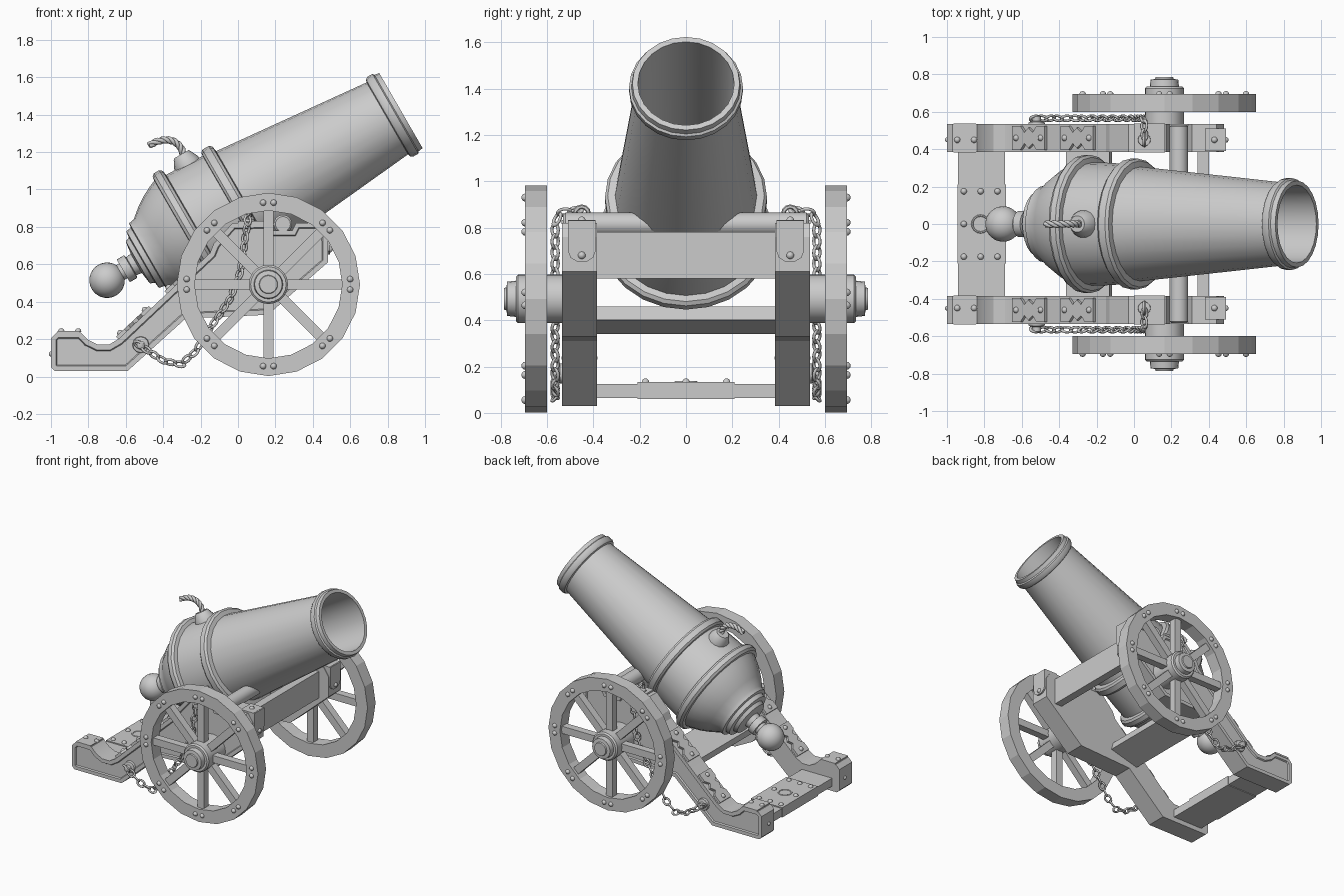
import bpy, bmesh
from math import pi, sin, cos, radians
from mathutils import Vector, Matrix
from mathutils.geometry import interpolate_bezier

if "Cube" in bpy.data.objects:
    bpy.data.objects.remove(bpy.data.objects["Cube"])

T, R = Matrix.Translation, Matrix.Rotation


def finish(name, bm, mirror=False, angle=35):
    """Turn a bmesh (world coordinates) into an object, optionally mirrored across y."""
    bmesh.ops.recalc_face_normals(bm, faces=bm.faces)
    me = bpy.data.meshes.new(name)
    bm.to_mesh(me)
    bm.free()
    me.shade_smooth()
    me.set_sharp_from_angle(angle=radians(angle))
    ob = bpy.data.objects.new(name, me)
    bpy.context.collection.objects.link(ob)
    if mirror:
        mod = ob.modifiers.new("mirror", 'MIRROR')
        mod.use_axis = (False, True, False)
    return ob


def lathe(bm, profile, m, seg=24, closed=False):
    """Revolve (height, radius) points about local z."""
    vs = [bm.verts.new((r, 0, s)) for s, r in profile]
    es = [bm.edges.new(p) for p in zip(vs, vs[1:])]
    if closed:
        es.append(bm.edges.new((vs[-1], vs[0])))
    old = set(bm.verts) - set(vs)
    bmesh.ops.spin(bm, geom=vs + es, cent=(0, 0, 0), axis=(0, 0, 1),
                   angle=2 * pi, steps=seg, use_merge=True)
    new = [v for v in bm.verts if v not in old]
    bmesh.ops.remove_doubles(bm, verts=new, dist=1e-5)
    bmesh.ops.transform(bm, matrix=m, verts=[v for v in bm.verts if v not in old])


def box(bm, lo, hi, m=Matrix()):
    lo, hi = Vector(lo), Vector(hi)
    bmesh.ops.create_cube(bm, size=1, matrix=m @ T((lo + hi) / 2) @ Matrix.Diagonal((*(hi - lo), 1)))


def prism(bm, pts, h, m):
    """Extrude a local xy outline along local z by h; returns the far cap."""
    f = bm.faces.new([bm.verts.new(m @ Vector((x, y, 0))) for x, y in pts])
    ext = bmesh.ops.extrude_face_region(bm, geom=[f], use_keep_orig=True)["geom"]
    bmesh.ops.translate(bm, vec=m.to_3x3() @ Vector((0, 0, h)),
                        verts=[g for g in ext if isinstance(g, bmesh.types.BMVert)])
    return [g for g in ext if isinstance(g, bmesh.types.BMFace) and len(g.verts) == len(pts)][0]


def stud(bm, m, r=0.018):
    """Domed rivet pointing along local z."""
    lathe(bm, [(-.005, r), (r * .4, r * .85), (r * .75, r * .5), (r * .9, 0)], m, 10)


def ring(bm, m, rad, wire, stretch=1.0, n=12, k=6):
    g = [[bm.verts.new(m @ Vector(((rad + wire * cos(b)) * cos(a) * stretch,
                                   (rad + wire * cos(b)) * sin(a), wire * sin(b))))
          for b in (2 * pi * j / k for j in range(k))] for a in (2 * pi * i / n for i in range(n))]
    for i in range(n):
        for j in range(k):
            bm.faces.new((g[i][j], g[(i + 1) % n][j], g[(i + 1) % n][(j + 1) % k], g[i][(j + 1) % k]))


TO_Y = R(-pi / 2, 4, 'X')           # local z -> +y
XZ = R(pi / 2, 4, 'X')              # local xy -> world xz, local z -> -y
GUN = T((-.70, 0, .515)) @ R(radians(60), 4, 'Y')   # local z along the bore

# barrel with reinforcing rings, stepped breech and open bore
bm = bmesh.new()
lathe(bm, [(.06, .045), (.10, .045), (.10, .07), (.145, .07), (.15, .055), (.18, .06), (.19, .13),
           (.215, .14), (.22, .175), (.25, .18), (.255, .205), (.285, .21), (.34, .255), (.40, .295),
           (.45, .32), (.485, .335), (.487, .357), (.503, .37), (.535, .37), (.55, .357), (.555, .33),
           (.66, .327), (.775, .32), (.777, .338), (.79, .35), (.83, .35), (.845, .338), (.85, .306),
           (1.73, .222), (1.735, .237), (1.75, .246), (1.78, .246), (1.787, .236), (1.814, .232),
           (1.814, .208), (1.1, .2), (1.1, 0)], GUN)
finish("barrel", bm)

# breech ball
bm = bmesh.new()
bmesh.ops.create_uvsphere(bm, u_segments=24, v_segments=14, radius=.095, matrix=GUN)
finish("breech_ball", bm)

# fuse holder on the upper side of the barrel
bm = bmesh.new()
lathe(bm, [(.30, .075), (.335, .072), (.375, .052), (.385, .045), (.385, 0)],
      GUN @ T((0, 0, .68)) @ R(-pi / 2, 4, 'Y'), 14)
finish("fuse_holder", bm)

# twisted three-strand fuse
path = interpolate_bezier((-.29, 0, 1.17), (-.30, 0, 1.27), (-.39, 0, 1.29), (-.475, 0, 1.235), 32)
cu = bpy.data.curves.new("fuse_rope", 'CURVE')
cu.dimensions, cu.bevel_depth, cu.bevel_resolution, cu.use_fill_caps = '3D', .011, 1, True
for k in range(3):
    sp = cu.splines.new('POLY')
    sp.points.add(len(path) - 1)
    for i, p in enumerate(path):
        t = path[min(i + 1, 31)] - path[max(i - 1, 0)]
        side = Vector((0, 1, 0))
        a = i * .5 + k * 2 * pi / 3
        sp.points[i].co = (*(p + .010 * (side * cos(a) + t.normalized().cross(side) * sin(a))), 1)
bpy.context.collection.objects.link(bpy.data.objects.new("fuse_rope", cu))

# trunnion bar under the barrel
bm = bmesh.new()
lathe(bm, [(-.53, 0), (-.53, .04), (-.52, .05), (.52, .05), (.53, .04), (.53, 0)],
      T((.24, 0, .815)) @ TO_Y, 18)
finish("trunnion", bm)

# carriage cheeks with a recessed outer panel
cheek = [(-1, .05), (-.98, .03), (-.59, .03), (-.28, .31), (.16, .33), (.48, .61), (.48, .76), (.44, .82),
         (.31, .82), (.29, .78), (.19, .78), (.17, .82), (-.03, .82), (-.13, .71), (-.15, .66), (-.64, .20),
         (-.69, .17), (-.75, .17), (-.80, .195), (-.84, .235), (-.97, .235), (-1, .205)]
bm = bmesh.new()
cap = prism(bm, cheek, -.15, T((0, .385, 0)) @ XZ)
bmesh.ops.recalc_face_normals(bm, faces=bm.faces)
bmesh.ops.inset_region(bm, faces=[cap], thickness=.028)
bmesh.ops.inset_region(bm, faces=[cap], thickness=.006, depth=-.01)
finish("carriage_cheek", bm, True, 20)

# iron straps, zigzag plates and rivets on the cheeks
bm = bmesh.new()
box(bm, (-.965, .383, .23), (-.845, .538, .243))
for x in (-.945, -.855):
    stud(bm, T((x, .45, .242)))
stud(bm, T((-.998, .45, .12)) @ R(-pi / 2, 4, 'Y'), .015)
RAMP = T((-.64, .46, .20)) @ R(-.754, 4, 'Y')
half = [(0, .065), (.06, .065), (.09, .03), (.12, .055), (.15, .03), (.18, .065), (.24, .065)]
outline = half + [(x, -y) for x, y in reversed(half)]
for u in (.0, .355):
    prism(bm, outline, .022, RAMP @ T((u, 0, -.004)))
    for e in (.03, .21):
        stud(bm, RAMP @ T((u + e, 0, .017)))
box(bm, (0, .383, .815), (.165, .538, .832))
box(bm, (.38, .39, .76), (.485, .51, .832))
tab = [(-.06, .83), (-.06, .70)] + [(-.06 * cos(a), .70 - .05 * sin(a)) for a in (.6, 1.2, 1.9, 2.5)]
prism(bm, tab + [(.06, .70), (.06, .83)], .014,
      T((.478, .45, 0)) @ R(pi / 2, 4, 'Z') @ R(pi / 2, 4, 'X'))
stud(bm, T((.49, .45, .68)) @ R(pi / 2, 4, 'Y'))
stud(bm, T((.43, .45, .832)))
finish("cheek_ironwork", bm, True)

# cross beams between the cheeks
bm = bmesh.new()
box(bm, (.34, -.39, .58), (.40, .39, .78))
box(bm, (-.12, -.39, -.03), (.12, .39, .03), T((-.24, 0, .40)) @ R(radians(-15), 4, 'Y'))
box(bm, (-.94, -.39, .065), (-.69, .39, .125))
finish("cross_beams", bm)

# riveted plate on the rear beam
bm = bmesh.new()
box(bm, (-.945, -.21, .06), (-.685, .21, .133))
for y in (-.175, 0, .175):
    for x in (-.91, -.82, -.73):
        if y or x != -.82:
            stud(bm, T((x, y, .133)))
ring(bm, T((-.82, 0, .132)), .045, .006, n=16)
finish("rear_plate", bm)

# wheels: rim, eight spokes, hub and rim rivets
AX = T((.1625, 0, .4925)) @ TO_Y
bm = bmesh.new()
lathe(bm, [(.60, .395), (.60, .49), (.695, .49), (.695, .395)], AX, 20, True)
finish("wheel_rim", bm, True, 15)
bm = bmesh.new()
for i in range(8):
    box(bm, (.08, -.027, .62), (.41, .027, .675), AX @ R(i * pi / 4, 4, 'Z'))
finish("wheel_spokes", bm, True)
bm = bmesh.new()
lathe(bm, [(.53, 0), (.53, .105), (.725, .105), (.735, .095), (.735, .078), (.772, .074),
           (.775, .05), (.785, .047), (.785, 0)], AX, 20)
finish("wheel_hub", bm, True)
bm = bmesh.new()
for i in range(8):
    for v in (-.028, .028):
        stud(bm, AX @ R(i * pi / 4, 4, 'Z') @ T((.437, v, .695)))
finish("rim_rivets", bm, True)

# chain anchors: eye ring on top, boss at the lower rear
bm = bmesh.new()
ring(bm, T((.055, .45, .86)) @ R(pi / 2, 4, 'Y'), .03, .01)
lathe(bm, [(.83, .035), (.842, .033), (.845, 0)], T((.055, .45, 0)), 12)
lathe(bm, [(.53, .045), (.545, .042), (.55, .022), (.575, .022), (.585, 0)], T((-.52, 0, .17)) @ TO_Y, 12)
finish("chain_anchors", bm, True)

# hanging chain
pts = [Vector(p) for p in [(-.53, .565, .17), (-.47, .565, .13), (-.40, .565, .085), (-.31, .565, .065),
                           (-.23, .565, .13), (-.176, .565, .22), (-.10, .565, .33), (-.04, .565, .42),
                           (.01, .565, .55), (.03, .565, .68), (.05, .565, .82), (.055, .54, .865),
                           (.055, .46, .875)]]
bm = bmesh.new()
step, dist, n = .049, 0.0, 0
for a, b in zip(pts, pts[1:]):
    length, d = (b - a).length, (b - a).normalized()
    while dist <= length:
        m = T(a + d * dist) @ d.to_track_quat('X', 'Z').to_matrix().to_4x4()
        ring(bm, m @ R(pi / 4 + n % 2 * pi / 2, 4, 'X'), .0195, .007, 1.4)
        dist, n = dist + step, n + 1
    dist -= length
finish("chain", bm, True, 70)
